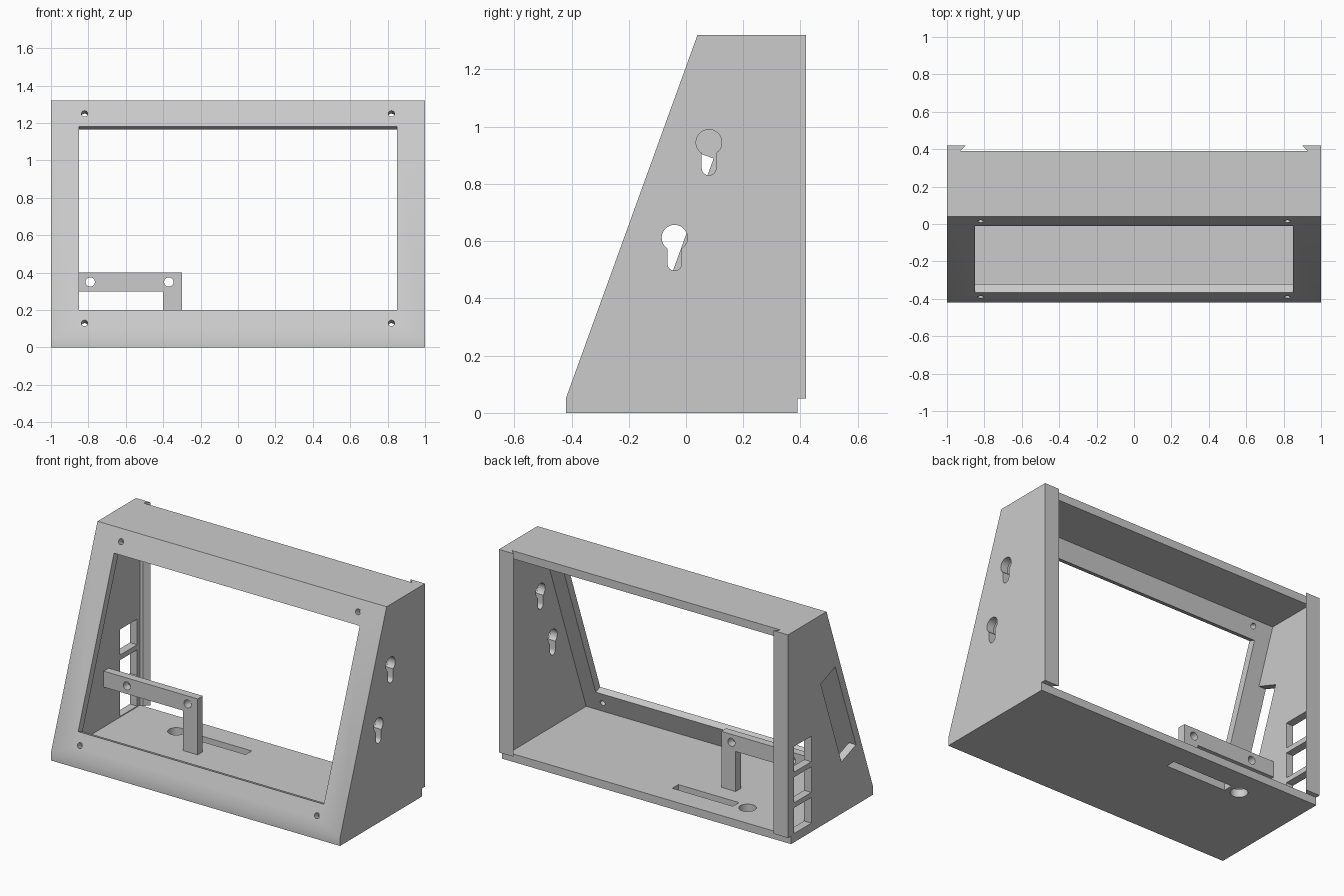
import bpy, bmesh, math
from mathutils import Matrix

cube = bpy.data.objects.get("Cube")
if cube:
    bpy.data.objects.remove(cube, do_unlink=True)

grey = bpy.data.materials.new("plain grey")
grey.use_nodes = True
grey.diffuse_color = (0.6, 0.6, 0.6, 1)
grey.node_tree.nodes["Principled BSDF"].inputs["Base Color"].default_value = (0.6, 0.6, 0.6, 1)

# Main dimensions
BACK, TOP, WALL, FLOOR = 0.39, 1.32, 0.05, 0.05
FRONT, TOE, CREST = -0.42, 0.05, 0.04
SLOPE = (CREST - FRONT) / (TOP - TOE)
TILT = math.atan(SLOPE)
PANEL = 0.047


def make_object(name, bm):
    bmesh.ops.recalc_face_normals(bm, faces=bm.faces)
    mesh = bpy.data.meshes.new(name)
    bm.to_mesh(mesh)
    bm.free()
    mesh.materials.append(grey)
    obj = bpy.data.objects.new(name, mesh)
    bpy.context.collection.objects.link(obj)
    return obj


def prism(name, points, axis, lo, hi):
    """Extrude a flat outline along one axis."""
    place = {"x": lambda u, v, d: (d, u, v),
             "y": lambda u, v, d: (u, d, v),
             "z": lambda u, v, d: (u, v, d)}[axis]
    bm = bmesh.new()
    a = [bm.verts.new(place(u, v, lo)) for u, v in points]
    b = [bm.verts.new(place(u, v, hi)) for u, v in points]
    bm.faces.new(a)
    bm.faces.new(b[::-1])
    for i in range(len(a)):
        j = (i + 1) % len(a)
        bm.faces.new((a[i], a[j], b[j], b[i]))
    return make_object(name, bm)


def rect(u0, u1, v0, v1):
    return [(u0, v0), (u1, v0), (u1, v1), (u0, v1)]


def arc(u, v, r, start, end, n=24):
    return [(u + r * math.cos(start + (end - start) * i / n),
             v + r * math.sin(start + (end - start) * i / n)) for i in range(n + 1)]


def circle(u, v, r):
    return arc(u, v, r, 0, 2 * math.pi)[:-1]


def combine(target, tool, operation="DIFFERENCE"):
    tool.hide_render = True
    mod = target.modifiers.new(tool.name, "BOOLEAN")
    mod.operation = operation
    mod.solver = "EXACT"
    mod.object = tool
    bpy.context.view_layer.objects.active = target
    bpy.ops.object.modifier_apply(modifier=mod.name)
    bpy.data.objects.remove(tool, do_unlink=True)


def on_panel(z, depth):
    """Side-view point at a height on the sloped face, sunk by a depth."""
    return (FRONT + (z - TOE) * SLOPE + depth * math.cos(TILT),
            z - depth * math.sin(TILT))


# Wedge shell with an open back
case = prism("case", [(FRONT, 0), (FRONT, TOE), (CREST, TOP), (BACK, TOP), (BACK, 0)], "x", -1, 1)


def inner_y(z):
    return FRONT + (z - TOE) * SLOPE + PANEL / math.cos(TILT)


ceiling = TOP - WALL
combine(case, prism("cavity", [(inner_y(FLOOR), FLOOR), (inner_y(ceiling), ceiling),
                               (0.6, ceiling), (0.6, FLOOR)], "x", WALL - 1, 1 - WALL))

# Dovetail rails at the back edges
for side in (-1, 1):
    outline = [(side * x, y) for x, y in
               [(1, 0.42), (0.9, 0.42), (0.93, BACK), (0.955, BACK - 0.002),
                (0.955, BACK - 0.01), (1, BACK - 0.01)]]
    combine(case, prism("back_rail", outline, "z", TOE, TOP), "UNION")

# Display window, cut square to the sloped face
combine(case, prism("window", [on_panel(0.2, -0.05), on_panel(1.18, -0.05),
                               on_panel(1.18, 0.06), on_panel(0.2, 0.06)], "x", -0.85, 0.85))

# Screw holes in the sloped face
for x in (-0.82, 0.82):
    for z in (0.13, 1.25):
        y, h = on_panel(z, 0.02)
        bm = bmesh.new()
        bmesh.ops.create_cone(bm, cap_ends=True, segments=20, radius1=0.017, radius2=0.017, depth=0.12,
                              matrix=Matrix.Translation((x, y, h)) @ Matrix.Rotation(math.pi / 2 - TILT, 4, "X"))
        combine(case, make_object("screw_hole", bm))

# Keyhole hangers in the left wall
HEAD, NECK = 0.045, 0.025
for y, z in ((0.08, 0.945), (-0.04, 0.612)):
    turn = math.acos(NECK / HEAD)
    outline = arc(y, z, HEAD, -turn, math.pi + turn) + arc(y, z - 0.09, NECK, math.pi, 2 * math.pi, 12)
    combine(case, prism("keyhole", outline, "x", 0.9, 1.1))

# Sloped card slot and three square ports in the right wall
combine(case, prism("card_slot", [on_panel(0.392, PANEL), on_panel(0.957, PANEL),
                                  on_panel(0.957, 0.2), on_panel(0.392, 0.2)], "x", -1.1, -0.94))
for i in range(3):
    low = 0.055 + i * 0.192
    combine(case, prism("port", rect(0.19, 0.36, low, low + 0.16), "x", -1.1, -0.94))

# Cable slot and round hole in the floor
combine(case, prism("floor_slot", rect(-0.5, -0.08, 0.19, 0.25), "z", -0.1, 0.1))
combine(case, prism("floor_hole", circle(-0.58, 0.22, 0.05), "z", -0.1, 0.1))

# Inner bracket from the right wall down to the floor
bracket = prism("bracket", [(-0.955, 0.3), (-0.4, 0.3), (-0.4, 0.045), (-0.3, 0.045),
                            (-0.3, 0.4), (-0.955, 0.4)], "y", 0.03, 0.08)
for x in (-0.79, -0.37):
    combine(bracket, prism("bracket_hole", circle(x, 0.35, 0.025), "y", 0, 0.12))

# Crisp edges, smooth holes
for obj in (case, bracket):
    bpy.ops.object.select_all(action="DESELECT")
    obj.select_set(True)
    bpy.context.view_layer.objects.active = obj
    bpy.ops.object.shade_smooth_by_angle(angle=math.radians(20))
